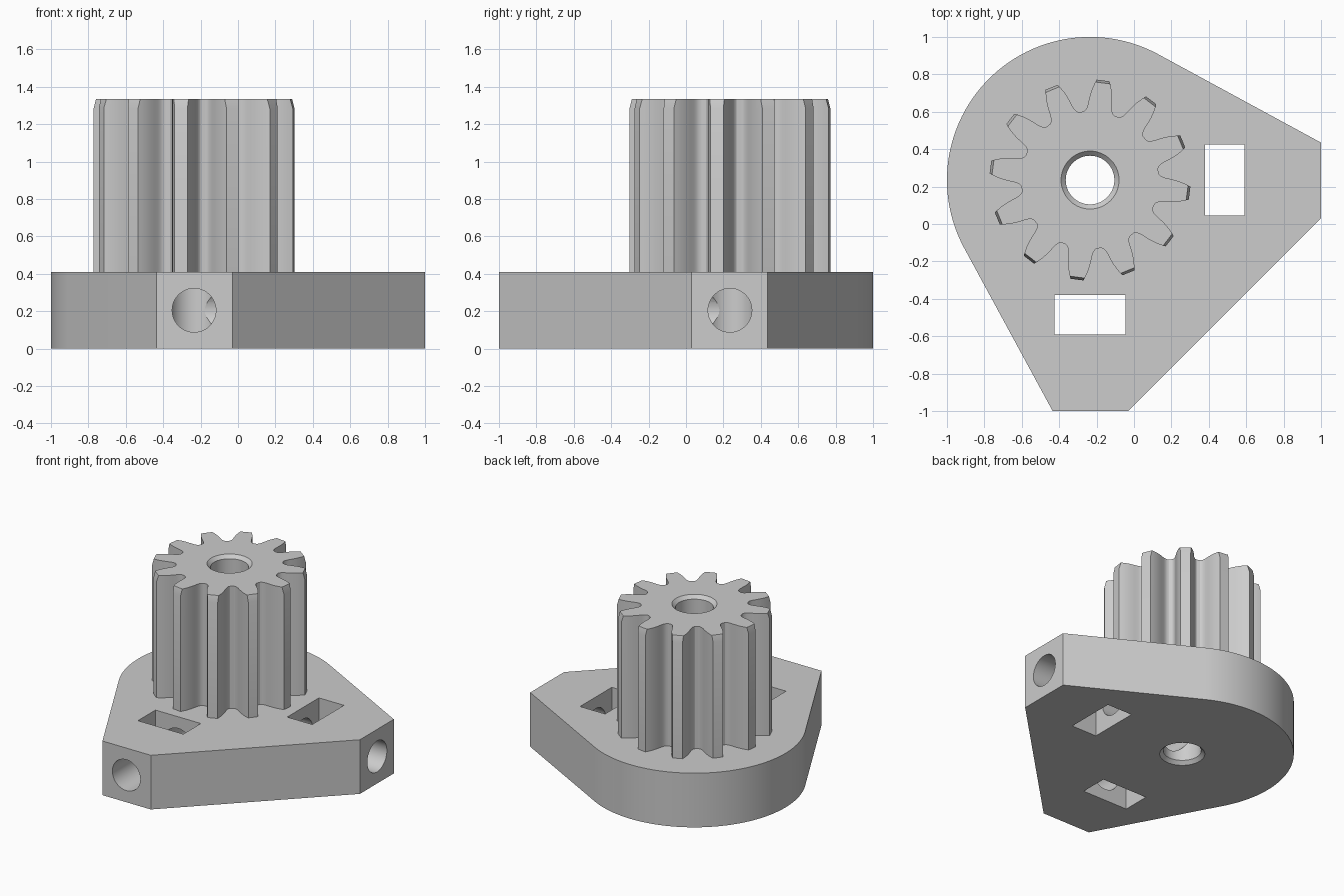
import bpy, bmesh, math
from mathutils import Vector, Matrix

if "Cube" in bpy.data.objects:
    bpy.data.objects.remove(bpy.data.objects["Cube"], do_unlink=True)

CENTRE = Vector((-0.235, 0.235))
BASE_H, TOP = 0.41, 1.335
TEETH, TIP_R = 12, 0.538

grey = bpy.data.materials.new("plain grey")
grey.use_nodes = True
COLOUR = (0.604, 0.604, 0.604, 1)
grey.diffuse_color = COLOUR
grey.node_tree.nodes["Principled BSDF"].inputs["Base Color"].default_value = COLOUR


def make_object(name, bm):
    bmesh.ops.recalc_face_normals(bm, faces=bm.faces)
    mesh = bpy.data.meshes.new(name)
    bm.to_mesh(mesh)
    bm.free()
    mesh.materials.append(grey)
    obj = bpy.data.objects.new(name, mesh)
    bpy.context.collection.objects.link(obj)
    return obj


def loft(name, outlines):
    """Closed solid through (points, height) outlines of equal length."""
    bm = bmesh.new()
    rings = [[bm.verts.new((p.x, p.y, z)) for p in pts] for pts, z in outlines]
    for low, high in zip(rings, rings[1:]):
        for i in range(len(low)):
            j = (i + 1) % len(low)
            bm.faces.new((low[i], low[j], high[j], high[i]))
    bm.faces.new(rings[0][::-1])
    bm.faces.new(rings[-1])
    return make_object(name, bm)


def polar(r, angle):
    return CENTRE + Vector((math.cos(angle), math.sin(angle))) * r


def circle(r, n=64):
    return [polar(r, math.tau * i / n) for i in range(n)]


def cut(obj, cutters):
    for cutter in cutters:
        mod = obj.modifiers.new(cutter.name, 'BOOLEAN')
        mod.operation = 'DIFFERENCE'
        mod.solver = 'EXACT'
        mod.object = cutter
    bpy.context.view_layer.update()
    graph = bpy.context.evaluated_depsgraph_get()
    mesh = bpy.data.meshes.new_from_object(obj.evaluated_get(graph))
    obj.modifiers.clear()
    obj.data = mesh


# Base plate: round back with straight sides tangent to it, two flat ends
R = 0.765
corner = Vector((1, 0.435)) - CENTRE
start = math.atan2(corner.y, corner.x) + math.acos(R / corner.length)
end = 1.5 * math.pi - start  # mirrored across the plate's diagonal
STEPS = 72
outline = [polar(R, start + (end - start) * i / STEPS) for i in range(STEPS + 1)]
outline += [Vector(p) for p in ((-0.435, -1), (-0.03, -1), (1, 0.03), (1, 0.435))]
base = loft("base_plate", [(outline, 0), (outline, BASE_H)])

# Gear: half tooth profile as radius and half angle in degrees, tip to root
HALF = [(TIP_R, 3.7), (0.517, 4.8), (0.49, 6.1), (0.46, 7.3), (0.43, 8.3),
        (0.405, 9.1), (0.388, 10.0), (0.375, 11.3), (0.368, 13.0)]


def gear_outline(half):
    pts = []
    for t in range(TEETH):
        mid = math.radians(-7.5 + 360 / TEETH * t)
        pts += [polar(r, mid - math.radians(a)) for r, a in reversed(half)]
        pts += [polar(r, mid + math.radians(a)) for r, a in half]
    return pts


full = gear_outline(HALF)
bevelled = gear_outline([(0.525, 4.3)] + HALF[1:])
gear = loft("gear", [(full, BASE_H), (full, TOP - 0.05), (bevelled, TOP)])

# Shaft bore, countersunk at both ends
RIM, BORE, SINK = 0.155, 0.13, 0.025
bore = loft("bore_cutter", [
    (circle(RIM + SINK), -SINK), (circle(BORE), SINK),
    (circle(BORE), TOP - SINK), (circle(RIM + SINK), TOP + SINK)])

# Screw holes and nut slots, one pair facing front and one facing left
cutters = [bore]
MID_Z = BASE_H / 2
for side, turn in (("front", 0), ("left", math.pi / 2)):
    place = Matrix.Translation((CENTRE.x, CENTRE.y, MID_Z)) @ Matrix.Rotation(turn, 4, 'Z')
    bm = bmesh.new()
    lie = Matrix.Translation((0, -0.7, 0)) @ Matrix.Rotation(math.pi / 2, 4, 'X')
    bmesh.ops.create_cone(bm, cap_ends=True, segments=48, radius1=0.117,
                          radius2=0.117, depth=1.4, matrix=place @ lie)
    cutters.append(make_object(side + "_screw_cutter", bm))
    bm = bmesh.new()
    box = Matrix.Translation((0, -0.72, 0)) @ Matrix.Diagonal((0.38, 0.21, 0.6, 1))
    bmesh.ops.create_cube(bm, size=1, matrix=place @ box)
    cutters.append(make_object(side + "_nut_cutter", bm))

cut(base, cutters)
cut(gear, [bore])
for cutter in cutters:
    bpy.data.objects.remove(cutter, do_unlink=True)

# Smooth curved walls, keep edges sharp
bpy.ops.object.select_all(action='DESELECT')
for obj in (base, gear):
    obj.select_set(True)
bpy.context.view_layer.objects.active = base
bpy.ops.object.shade_smooth_by_angle(angle=math.radians(25))
